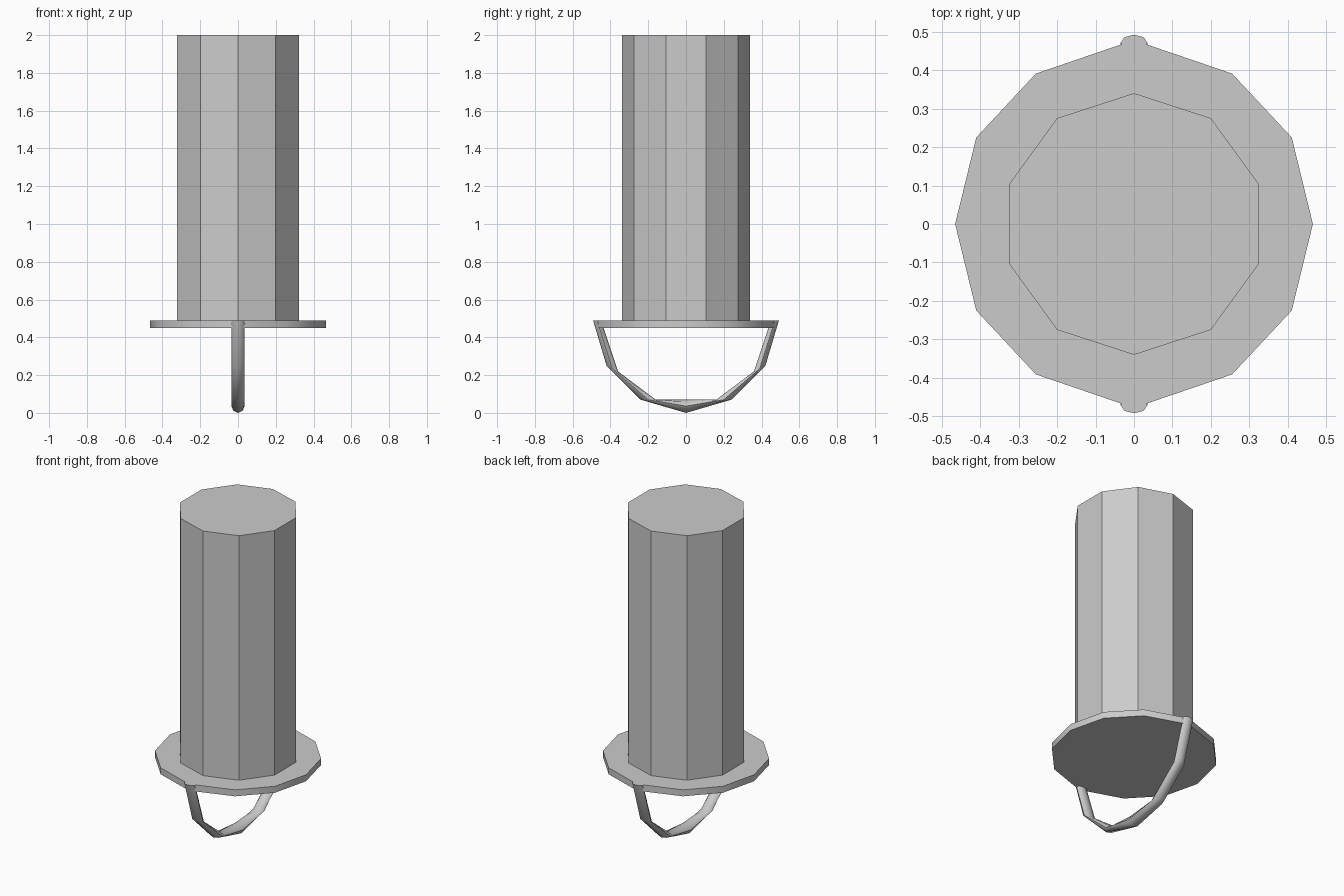
import bpy, bmesh, math

cube = bpy.data.objects.get("Cube")
if cube:
    bpy.data.objects.remove(cube)

grey = bpy.data.materials.new("plain grey")
grey.use_nodes = True
colour = (0.6, 0.6, 0.6, 1)
grey.diffuse_color = colour
grey.node_tree.nodes["Principled BSDF"].inputs["Base Color"].default_value = colour


def loft(name, rings, smooth_angle):
    """Skin a row of matching closed rings and cap both ends."""
    bm = bmesh.new()
    rows = [[bm.verts.new(p) for p in ring] for ring in rings]
    n = len(rows[0])
    for a, b in zip(rows, rows[1:]):
        for i in range(n):
            j = (i + 1) % n
            bm.faces.new((a[i], a[j], b[j], b[i]))
    bm.faces.new(rows[0])
    bm.faces.new(rows[-1])
    bmesh.ops.recalc_face_normals(bm, faces=bm.faces)
    mesh = bpy.data.meshes.new(name)
    bm.to_mesh(mesh)
    bm.free()
    mesh.materials.append(grey)
    obj = bpy.data.objects.new(name, mesh)
    bpy.context.collection.objects.link(obj)
    bpy.ops.object.select_all(action="DESELECT")
    obj.select_set(True)
    bpy.context.view_layer.objects.active = obj
    bpy.ops.object.shade_smooth_by_angle(angle=math.radians(smooth_angle))
    return obj


def prism(name, outline, low, high, smooth_angle):
    return loft(name, [[(x, y, z) for x, y in outline] for z in (low, high)], smooth_angle)


# Ten-sided column with a corner facing front
column = [(0.34 * math.sin(math.tau * i / 10), 0.34 * math.cos(math.tau * i / 10))
          for i in range(10)]
prism("column", column, 0.49, 2, 30)

# Twelve-sided base disc, mirrored from one quarter
quarter = [(0.465, 0), (0.41, 0.225), (0.255, 0.391), (0, 0.478)]
half = quarter + [(-x, y) for x, y in quarter[-2::-1]]
disc = half + [(x, -y) for x, y in half[-2:0:-1]]
prism("base_disc", disc, 0.45, 0.49, 35)

# Hanging loop: outer and inner points (y, z) at each station, mirrored
stations = [((0.492, 0.49), (0.45, 0.49)),
            ((0.42, 0.248), (0.36, 0.22)),
            ((0.24, 0.07), (0.16, 0.07)),
            ((0, 0.002), (0, 0.07))]
stations += [((-o[0], o[1]), (-i[0], i[1])) for o, i in stations[-2::-1]]
rings = []
for outer, inner in stations:
    ring = []
    for k in range(8):
        a = math.tau * k / 8
        t = (1 - math.cos(a)) / 2
        ring.append((0.035 * math.sin(a),
                     outer[0] + (inner[0] - outer[0]) * t,
                     outer[1] + (inner[1] - outer[1]) * t))
    rings.append(ring)
loop = loft("loop_handle", rings, 50)
# Rest the lowest point on the ground
for v in loop.data.vertices:
    v.co.z = max(0, v.co.z - 0.002) if v.co.z < 0.01 else v.co.z
